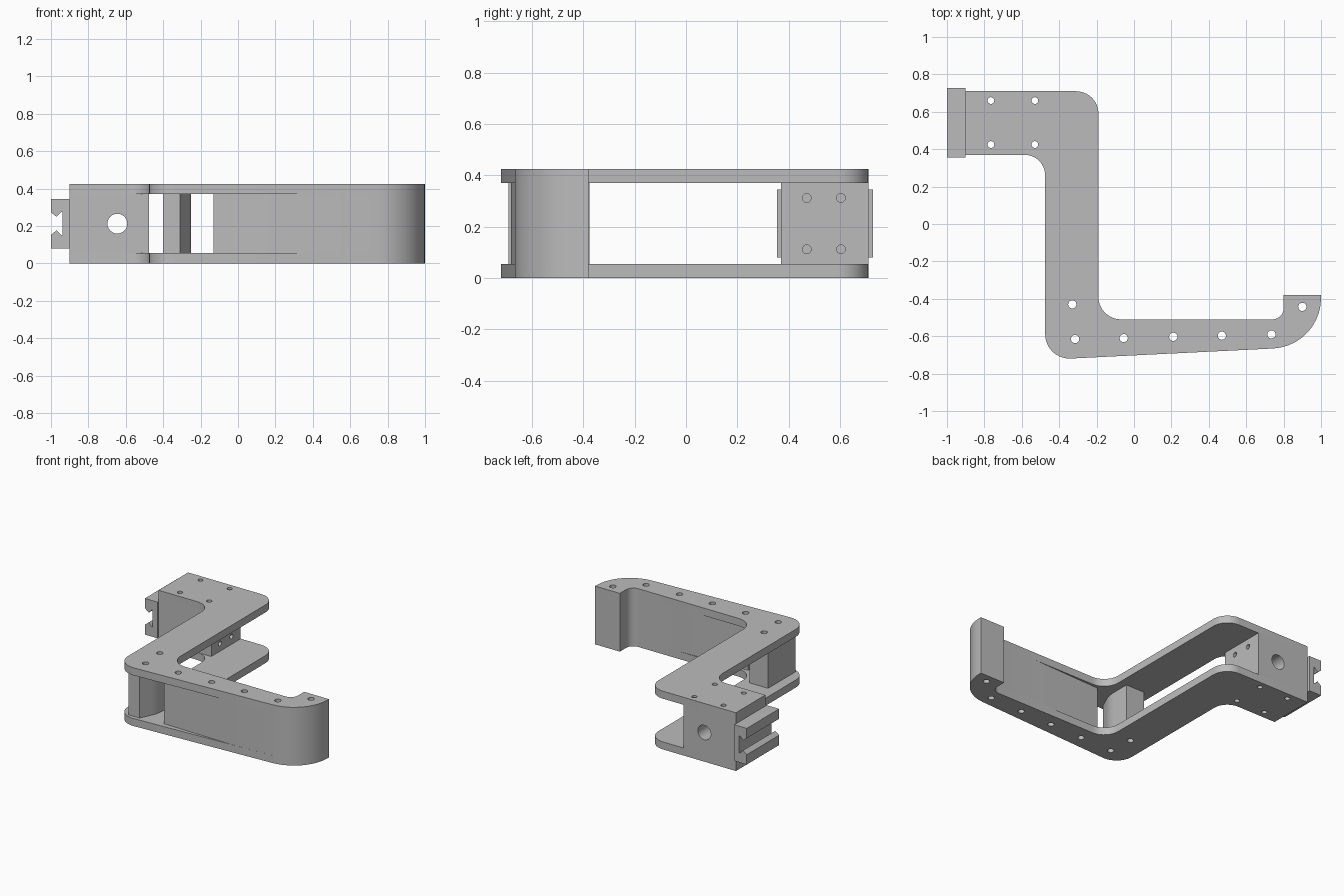
import bpy, bmesh, math
from mathutils import Vector, Matrix

cube = bpy.data.objects.get("Cube")
if cube:
    bpy.data.objects.remove(cube, do_unlink=True)

grey = bpy.data.materials.new("machined_grey")
grey.use_nodes = True
colour = (0.5, 0.5, 0.5, 1)
grey.diffuse_color = colour
grey.node_tree.nodes["Principled BSDF"].inputs["Base Color"].default_value = colour

HEIGHT = 0.425
PLATE = 0.055


def rounded(corners, steps=10):
    """Turn (x, y[, radius]) corners into an outline with filleted corners."""
    out = []
    for i, c in enumerate(corners):
        p = Vector(c[:2])
        if len(c) < 3:
            out.append(p)
            continue
        a = (Vector(corners[i - 1][:2]) - p).normalized()
        b = (Vector(corners[(i + 1) % len(corners)][:2]) - p).normalized()
        half = a.angle(b) / 2
        centre = p + (a + b).normalized() * c[2] / math.sin(half)
        start = p + a * c[2] / math.tan(half) - centre
        end = p + b * c[2] / math.tan(half) - centre
        turn = math.atan2(start.cross(end), start.dot(end))
        for k in range(steps + 1):
            out.append(centre + Matrix.Rotation(turn * k / steps, 2) @ start)
    return out


def make_object(name, bm):
    bmesh.ops.recalc_face_normals(bm, faces=bm.faces)
    mesh = bpy.data.meshes.new(name)
    bm.to_mesh(mesh)
    bm.free()
    mesh.materials.append(grey)
    ob = bpy.data.objects.new(name, mesh)
    bpy.context.collection.objects.link(ob)
    return ob


def prism(name, outline, low, high, axis="z"):
    """Extrude an outline along z, or an x-z outline along y."""
    def place(p, t):
        return (p[0], p[1], t) if axis == "z" else (p[0], t, p[1])
    bm = bmesh.new()
    face = bm.faces.new([bm.verts.new(place(p, low)) for p in outline])
    ext = bmesh.ops.extrude_face_region(bm, geom=[face])
    verts = [g for g in ext["geom"] if isinstance(g, bmesh.types.BMVert)]
    move = Vector(place((0, 0), high - low))
    bmesh.ops.translate(bm, verts=verts, vec=move)
    return make_object(name, bm)


def drills(name, centres, radius, depth, axis):
    """One mesh holding a row of cylinders along an axis."""
    turn = {"x": Matrix.Rotation(math.pi / 2, 4, "Y"),
            "y": Matrix.Rotation(math.pi / 2, 4, "X"),
            "z": Matrix.Identity(4)}[axis]
    bm = bmesh.new()
    for c in centres:
        bmesh.ops.create_cone(bm, cap_ends=True, segments=24, radius1=radius, radius2=radius,
                              depth=depth, matrix=Matrix.Translation(c) @ turn)
    ob = make_object(name, bm)
    ob.hide_render = True
    return ob


def finish(ob, cutters=()):
    bpy.ops.object.select_all(action="DESELECT")
    bpy.context.view_layer.objects.active = ob
    ob.select_set(True)
    for cutter in cutters:
        mod = ob.modifiers.new("drill", "BOOLEAN")
        mod.operation = "DIFFERENCE"
        mod.solver = "EXACT"
        mod.object = cutter
        bpy.ops.object.modifier_apply(modifier=mod.name)
    bpy.ops.object.shade_smooth_by_angle(angle=math.radians(30))


# Drilled holes
mid = HEIGHT / 2
grip_spots = [(-0.33, -0.43), (-0.315, -0.615), (-0.055, -0.61), (0.21, -0.603),
              (0.47, -0.597), (0.735, -0.59), (0.9, -0.443)]
grip_drill = drills("grip_drill", [(x, y, mid) for x, y in grip_spots], 0.022, 1, "z")
block_drill = drills("block_drill", [(x, y, mid) for x in (-0.765, -0.53)
                                     for y in (0.425, 0.66)], 0.018, 1, "z")
bore_drill = drills("bore_drill", [(-0.645, 0.54, mid)], 0.053, 1, "y")
side_drill = drills("side_drill", [(-0.475, y, z) for y in (0.47, 0.603)
                                   for z in (0.112, 0.312)], 0.017, 0.3, "x")

# Curved end of the grip, shared by plates and grip
grip_end = [(1, -0.653, 0.27), (1, -0.38), (0.8, -0.38), (0.8, -0.51, 0.06)]

# Upper and lower plates
plate_outline = rounded([(-0.9, 0.37), (-0.475, 0.37, 0.11), (-0.475, -0.726, 0.13)]
                        + grip_end + [(-0.19, -0.51, 0.12), (-0.19, 0.71, 0.12), (-0.9, 0.71)])
for name, low in (("lower_plate", 0), ("upper_plate", HEIGHT - PLATE)):
    finish(prism(name, plate_outline, low, low + PLATE), (grip_drill, block_drill))

# Grip body, slightly tapered toward its inner end
grip_outline = rounded([(-0.13, -0.67), (0.42, -0.681)] + grip_end
                       + [(0.42, -0.51), (-0.13, -0.53)])
finish(prism("grip_body", grip_outline, PLATE, HEIGHT - PLATE), (grip_drill,))

# Spacer post with a curved inner side
post_outline = rounded([(-0.4, -0.69), (-0.31, -0.69), (-0.25, -0.56, 0.25), (-0.25, -0.375),
                        (-0.4, -0.375)])
finish(prism("spacer_post", post_outline, PLATE, HEIGHT - PLATE), (grip_drill,))

# Mounting block
block_outline = [(-0.9, 0.37), (-0.475, 0.37), (-0.475, 0.71), (-0.9, 0.71)]
finish(prism("mounting_block", block_outline, PLATE, HEIGHT - PLATE),
       (block_drill, bore_drill, side_drill))

# Rail clamp with an undercut slot, mirrored about mid height
half = [(-0.9, 0.132), (-1, 0.132), (-1, 0.06), (-0.97, 0.036), (-0.945, 0.062), (-0.938, 0.062)]
profile = [(x, mid + h) for x, h in half] + [(x, mid - h) for x, h in reversed(half)]
finish(prism("rail_clamp", profile, 0.355, 0.728, "y"))

for cutter in (grip_drill, block_drill, bore_drill, side_drill):
    bpy.data.objects.remove(cutter, do_unlink=True)
